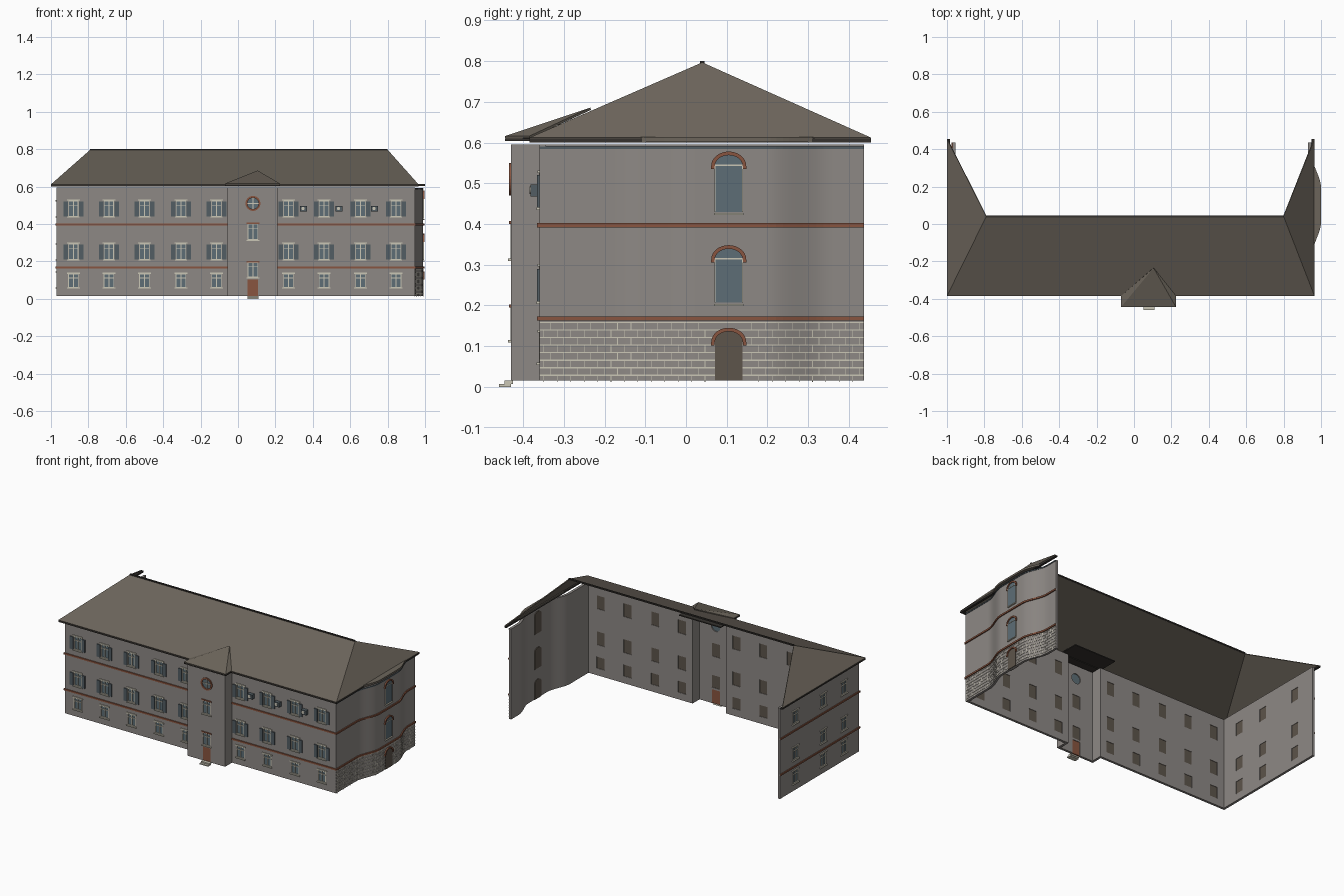
import bpy, bmesh, math
from mathutils import Vector

if "Cube" in bpy.data.objects:
    bpy.data.objects.remove(bpy.data.objects["Cube"])


def material(name, r, g, b):
    m = bpy.data.materials.new(name)
    m.use_nodes = True
    m.diffuse_color = (r, g, b, 1)
    bsdf = next(n for n in m.node_tree.nodes if n.type == 'BSDF_PRINCIPLED')
    bsdf.inputs["Base Color"].default_value = (r, g, b, 1)
    bsdf.inputs["Roughness"].default_value = 0.9
    return m


WALL = material("warm grey plaster", .27, .25, .235)
ROOF = material("brown grey roof", .15, .13, .105)
DARK = material("dark eave", .035, .031, .027)
BRICK = material("red brown trim", .25, .09, .05)
CREAM = material("cream frame", .6, .57, .47)
GLASS = material("blue grey glass", .11, .155, .18)
SHUTTER = material("slate shutter", .085, .11, .125)
DOOR = material("dull brown wood", .11, .09, .07)

# Wall planes: u runs along the wall, d outwards
FRONT = lambda u, d, z: (u, -.36 - d, z)
PORTAL = lambda u, d, z: (u, -.43 - d, z)
LEFT = lambda u, d, z: (-.97 - d, u, z)
RIGHT = lambda u, d, z: (.99 + d, u, z)
parts = {}


def mesh_of(name, mat):
    if name not in parts:
        parts[name] = (bmesh.new(), mat)
    return parts[name][0]


def solid(name, mat, low, high):
    """Closed prism between two matching rings of points."""
    bm = mesh_of(name, mat)
    a = [bm.verts.new(p) for p in low]
    b = [bm.verts.new(p) for p in high]
    bm.faces.new(a)
    bm.faces.new(b[::-1])
    for i in range(len(a)):
        j = (i + 1) % len(a)
        bm.faces.new((a[j], a[i], b[i], b[j]))


def plate(name, mat, wall, pts, d0, d1):
    solid(name, mat, [wall(u, d0, z) for u, z in pts], [wall(u, d1, z) for u, z in pts])


def box(name, mat, wall, u0, u1, z0, z1, d0, d1):
    plate(name, mat, wall, [(u0, z0), (u1, z0), (u1, z1), (u0, z1)], d0, d1)


def slab(name, mat, pts, z0, z1):
    solid(name, mat, [(x, y, z0) for x, y in pts], [(x, y, z1) for x, y in pts])


def arc(u, z, rx, rz, a0=0, a1=180, n=16):
    angles = [math.radians(a0 + (a1 - a0) * i / n) for i in range(n + 1)]
    return [(u + rx * math.cos(a), z + rz * math.sin(a)) for a in angles]


# Straight walls and their projecting portal
BASE, TOP, THICK = .015, .595, .015
box("front_wall", WALL, FRONT, -.97, -.04, BASE, TOP, -THICK, 0)
box("front_wall", WALL, FRONT, .195, .945, BASE, TOP, -THICK, 0)
box("portal_wall", WALL, PORTAL, -.055, .21, BASE, TOP, -THICK, 0)
for u in (-.055, .195):
    box("portal_sides", WALL, FRONT, u, u + THICK, BASE, TOP, 0, .07 - THICK)
box("left_wall", WALL, LEFT, -.345, .437, BASE, TOP, -THICK, 0)

# Curved wall on the model's left
ramp = lambda t: max(0, min(1, t)) ** 2 * (3 - 2 * max(0, min(1, t)))
bulge = lambda y: .945 + .045 * ramp((y + .16) / .17) * (1 - ramp((y - .195) / .165))
STEPS = [-.36 + .797 * i / 48 for i in range(49)]


def curved(name, mat, z0, z1, d0, d1, ys=STEPS):
    slab(name, mat, [(bulge(y) + d0, y) for y in ys] + [(bulge(y) + d1, y) for y in ys[::-1]], z0, z1)


curved("curved_wall", WALL, BASE, .592, -THICK, 0)
curved("curved_cornice", SHUTTER, .584, .591, 0, .003)

# Trim bands between the floors
for z in (.163, .392):
    for u0, u1 in ((-.976, -.055), (.21, .95)):
        box("front_bands", BRICK, FRONT, u0, u1, z, z + .01, 0, .006)
    box("left_bands", BRICK, LEFT, -.366, .437, z, z + .01, 0, .006)
    curved("curved_bands", BRICK, z, z + .01, 0, .007)

# Masonry joints of the curved base
for row in range(8):
    z = .027 + row * .0185
    curved("masonry_joints", CREAM, z, z + .003, 0, .002)
    for k in range(24):
        y = -.35 + .033 * k + .016 * (row % 2)
        if y < .43 and not .055 < y < .155:
            curved("masonry_joints", CREAM, z - .0155, z, 0, .001, [y, y + .0015])


def window(wall, hole, u, z0, z1, half, trim=CREAM, shutters=False):
    """Cut opening with pane, frame, glazing bars, sill and lintel."""
    box(hole, WALL, wall, u - half, u + half, z0, z1, -.03, .03)
    box("window_glass", GLASS, wall, u - half, u + half, z0, z1, -.007, -.004)
    box("window_backs", DOOR, wall, u - half, u + half, z0, z1, -.0125, -.0075)
    t = .004
    for c in (u - half + t / 2, u, u + half - t / 2):
        box("window_frames", CREAM, wall, c - t / 2, c + t / 2, z0, z1, -.004, .001)
    for z in (z0, z0 + .68 * (z1 - z0), z1 - t):
        box("window_frames", CREAM, wall, u - half, u + half, z, z + t, -.004, .0015)
    box("window_sills", CREAM, wall, u - half - .006, u + half + .006, z0 - .006, z0, 0, .007)
    box("window_lintels" if trim == CREAM else "portal_lintels", trim, wall,
        u - half - .007, u + half + .007, z1, z1 + .007, 0, .005)
    if shutters:
        for s in (-1, 1):
            a = u + s * (half + .002)
            b = a + s * .024
            box("shutters", SHUTTER, wall, min(a, b), max(a, b), z0, z1 - .005, 0, .006)


# Windows of the front and the straight end
for u in (-.88, -.69, -.5, -.305, -.115, .27, .46, .655, .845):
    window(FRONT, "front_wall_cutter", u, .06, .133, .028)
    for z in (.21, .44):
        window(FRONT, "front_wall_cutter", u, z, z + .085, .027, shutters=True)
for u in (-.21, 0, .28):
    for z in (.06, .21, .44):
        window(LEFT, "left_wall_cutter", u, z, z + .08, .028)

# Portal: two windows, round window, door and steps
PX = .08
for z0, z1 in ((.115, .195), (.315, .4)):
    window(PORTAL, "portal_wall_cutter", PX, z0, z1, .028, BRICK)
ring = arc(PX, .51, .032, .032, 0, 345, 23)
plate("portal_wall_cutter", WALL, PORTAL, ring, -.03, .03)
plate("round_glass", GLASS, PORTAL, ring, -.009, -.004)
for a in (0, 180):
    plate("round_surround", BRICK, PORTAL,
          arc(PX, .51, .04, .04, a, a + 180) + arc(PX, .51, .03, .03, a + 180, a), 0, .005)
box("round_bars", CREAM, PORTAL, PX - .002, PX + .002, .48, .54, -.004, 0)
box("round_bars", CREAM, PORTAL, PX - .03, PX + .03, .508, .512, -.004, 0)
box("portal_wall_cutter", WALL, PORTAL, PX - .028, PX + .028, .0, .103, -.03, .03)
box("front_door", BRICK, PORTAL, PX - .028, PX + .028, BASE, .103, -.012, -.004)
box("front_steps", CREAM, PORTAL, PX - .03, PX + .03, 0, .007, 0, .03)
box("front_steps", CREAM, PORTAL, PX - .03, PX + .03, .007, .015, -.005, .016)

# Arched openings of the curved wall
AY = .105
for z0, spring in ((BASE, .11), (.207, .313), (.43, .543)):
    shape = [(AY - .034, z0), (AY + .034, z0)] + arc(AY, spring, .034, .026)
    if z0 == BASE:
        plate("side_door", DOOR, RIGHT, shape, -.002, .003)
    else:
        plate("arched_glass", GLASS, RIGHT, shape, -.002, .003)
        box("arched_frames", CREAM, RIGHT, AY - .036, AY + .036, z0 - .008, z0 - .003, 0, .008)
        box("arched_frames", CREAM, RIGHT, AY - .034, AY + .034, spring, spring + .003, 0, .005)
        for s in (-1, 1):
            box("arched_frames", CREAM, RIGHT, AY + s * .034 - .0015, AY + s * .034 + .0015,
                z0, spring, 0, .005)
    plate("arch_surrounds", BRICK, RIGHT,
          arc(AY, spring, .043, .035) + arc(AY, spring, .034, .026, 180, 0), 0, .008)
    plate("arch_backs", DOOR, RIGHT, shape, -.019, -THICK)
    for s in (-1, 1):
        box("arch_surrounds", BRICK, RIGHT, AY + s * .039 - .0045, AY + s * .039 + .0045,
            spring - .008, spring, 0, .008)

# Wall-mounted cooling units
for u in (.35, .54, .73):
    box("cooling_units", SHUTTER, FRONT, u - .018, u + .018, .468, .497, 0, .022)
    plate("cooling_fans", CREAM, FRONT, arc(u - .003, .483, .009, .009, 0, 340, 17), .022, .024)


def roof_sheet(name, points, faces):
    me = bpy.data.meshes.new(name)
    me.from_pydata(points, [], faces)
    ob = bpy.data.objects.new(name, me)
    bpy.context.collection.objects.link(ob)
    me.materials.append(ROOF)
    mod = ob.modifiers.new("thickness", 'SOLIDIFY')
    mod.thickness = .006
    mod.offset = -1


# Hipped roof, open at the rear
E = .612
roof_sheet("main_roof", [(-1, -.385, E), (.965, -.385, E), (.8, .04, .797), (-.79, .04, .797),
                         (-1, .455, E), (.965, .455, E)], [(0, 1, 2, 3), (1, 5, 2), (4, 0, 3)])
roof_sheet("portal_roof", [(-.07, -.445, .616), (.225, -.445, .616), (.225, -.385, .616),
                           (-.07, -.385, .616), (.105, -.235, .686)],
           [(0, 1, 4), (1, 2, 4), (3, 0, 4)])
slab("portal_soffit", DARK, [(-.07, -.445), (.225, -.445), (.225, -.25), (-.07, -.25)], .604, .61)

# Eave boards, ridge cap and the eave over the bulge
slab("eave_boards", DARK, [(-1, -.385), (.965, -.385), (.965, -.37), (-1, -.37)], .6, .609)
slab("eave_boards", DARK, [(-1, -.37), (-.985, -.37), (-.985, .455), (-1, .455)], .6, .609)
slab("eave_boards", DARK, [(.95, -.37), (.965, -.37), (.965, .455), (.95, .455)], .6, .609)
slab("ridge_cap", DARK, [(-.79, .035), (.8, .035), (.8, .045), (-.79, .045)], .793, .801)
ys = [-.13 + .46 * i / 30 for i in range(31)]
slab("bulge_eave", ROOF, [(.95, ys[0])] + [(bulge(y) + .01, y) for y in ys] + [(.95, ys[-1])], .602, .614)

# Turn the collected parts into objects
objects = {}
for name, (bm, mat) in parts.items():
    bmesh.ops.recalc_face_normals(bm, faces=bm.faces[:])
    me = bpy.data.meshes.new(name)
    bm.to_mesh(me)
    bm.free()
    me.materials.append(mat)
    objects[name] = bpy.data.objects.new(name, me)
    bpy.context.collection.objects.link(objects[name])

# Cut the openings and drop the cutters
for name in ("front_wall", "left_wall", "portal_wall"):
    wall, cutter = objects[name], objects[name + "_cutter"]
    cutter.hide_render = True
    mod = wall.modifiers.new("openings", 'BOOLEAN')
    mod.operation = 'DIFFERENCE'
    mod.solver = 'EXACT'
    mod.object = cutter
    result = bpy.data.meshes.new_from_object(wall.evaluated_get(bpy.context.evaluated_depsgraph_get()))
    wall.modifiers.clear()
    wall.data = result
    bpy.data.objects.remove(cutter)

# Smooth the curved wall only
bpy.ops.object.select_all(action='DESELECT')
objects["curved_wall"].select_set(True)
bpy.context.view_layer.objects.active = objects["curved_wall"]
bpy.ops.object.shade_smooth_by_angle(angle=math.radians(30))
